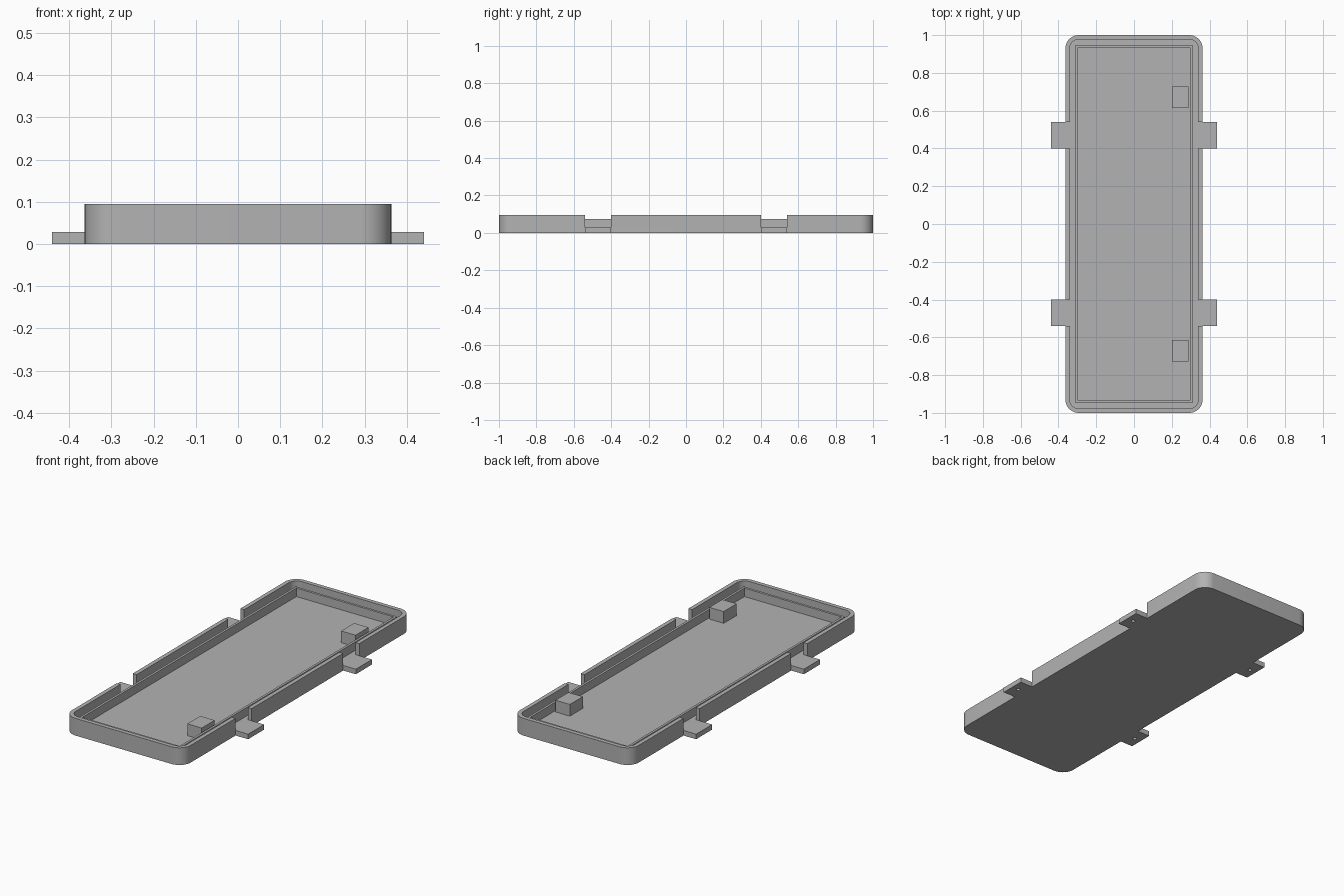
import bpy, bmesh
from math import pi, cos, sin

old = bpy.data.objects.get("Cube")
if old:
    bpy.data.objects.remove(old, do_unlink=True)

grey = bpy.data.materials.new("plain grey")
grey.use_nodes = True
colour = (0.45, 0.45, 0.45, 1)
grey.diffuse_color = colour
grey.node_tree.nodes["Principled BSDF"].inputs["Base Color"].default_value = colour

FLOOR, RIM, LIP = 0.028, 0.095, 0.075   # heights of floor, rim and inner lip
TAB_Y, TAB_W = 0.47, 0.14               # tab centre and width


def finish(name, bm):
    bmesh.ops.recalc_face_normals(bm, faces=bm.faces)
    mesh = bpy.data.meshes.new(name)
    bm.to_mesh(mesh)
    bm.free()
    mesh.materials.append(grey)
    obj = bpy.data.objects.new(name, mesh)
    bpy.context.collection.objects.link(obj)
    return obj


def outline(half_x, half_y, radius, steps=10):
    """Rectangle outline with rounded corners, or square ones at radius 0."""
    points = []
    for i, (sx, sy) in enumerate([(1, 1), (-1, 1), (-1, -1), (1, -1)]):
        for k in range(steps + 1 if radius else 1):
            a = pi / 2 * (i + k / steps)
            points.append((sx * (half_x - radius) + radius * cos(a),
                           sy * (half_y - radius) + radius * sin(a)))
    return points


def frame(name, outer, inner, z0, z1):
    """Closed frame between two outlines; a solid slab without the inner one."""
    bm = bmesh.new()
    loops = [[[bm.verts.new((x, y, z)) for x, y in pts] for z in (z0, z1)]
             for pts in (outer, inner) if pts]
    n = len(outer)
    for low, high in loops:
        for i in range(n):
            j = (i + 1) % n
            bm.faces.new((low[i], low[j], high[j], high[i]))
    for level in range(2):
        if inner:
            a, b = loops[0][level], loops[1][level]
            for i in range(n):
                j = (i + 1) % n
                bm.faces.new((a[i], a[j], b[j], b[i]))
        else:
            bm.faces.new(loops[0][level])
    return finish(name, bm)


def box(name, x, y, z):
    """Box from (low, high) ranges."""
    pts = [(x[0], y[0]), (x[1], y[0]), (x[1], y[1]), (x[0], y[1])]
    return frame(name, pts, None, *z)


def cut(obj, cutter):
    mod = obj.modifiers.new("cut", "BOOLEAN")
    mod.operation, mod.solver, mod.object = "DIFFERENCE", "EXACT", cutter
    bpy.context.view_layer.objects.active = obj
    bpy.ops.object.modifier_apply(modifier=mod.name)
    bpy.data.objects.remove(cutter, do_unlink=True)


def smooth(obj):
    bpy.ops.object.select_all(action="DESELECT")
    obj.select_set(True)
    bpy.context.view_layer.objects.active = obj
    bpy.ops.object.shade_smooth_by_angle(angle=0.6)


# Tray floor, outer wall and square-cornered inner lip
outer = outline(0.363, 1, 0.07)
floor = frame("tray_floor", outer, None, 0, FLOOR)
wall = frame("outer_wall", outer, outline(0.34, 0.977, 0.047), FLOOR, RIM)
frame("inner_lip", outline(0.31, 0.947, 0), outline(0.297, 0.934, 0), FLOOR, LIP)

# Side tabs with a small blind hole below, and the wall notches above them
for side, sx in (("left", 1), ("right", -1)):
    for end, sy in (("back", 1), ("front", -1)):
        y = (sy * TAB_Y - TAB_W / 2, sy * TAB_Y + TAB_W / 2)
        cut(wall, box("notch_cutter", sorted((sx * 0.325, sx * 0.4)), y, (0, 0.2)))
        tab = box(f"{end}_{side}_tab", sorted((sx * 0.363, sx * 0.44)), y, (0, FLOOR))
        hole = [(sx * 0.4 + 0.01 * cos(k * pi / 8), sy * TAB_Y + 0.01 * sin(k * pi / 8))
                for k in range(16)]
        cut(tab, frame("hole_cutter", hole, None, -0.02, 0.012))

# Support blocks along the left side of the floor
for end, sy in (("back", 1), ("front", -1)):
    y = sorted((sy * 0.615, sy * 0.728))
    box(f"{end}_support_block", (0.2, 0.288), y, (FLOOR, RIM - 0.002))

smooth(floor)
smooth(wall)
